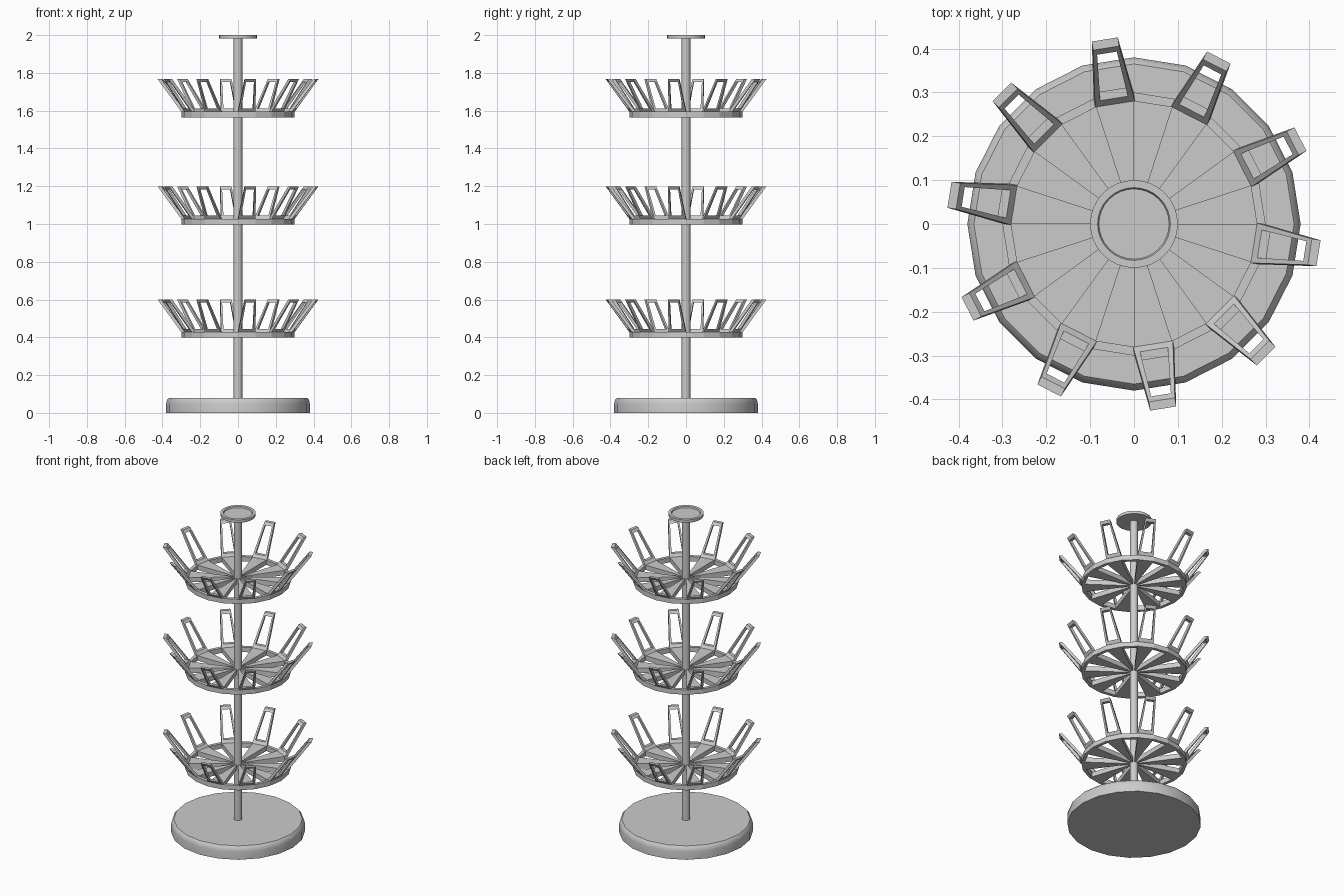
import bpy, bmesh
from math import sin, cos, pi, radians

if "Cube" in bpy.data.objects:
    bpy.data.objects.remove(bpy.data.objects["Cube"])


def finish(bm, name, smooth=False):
    bmesh.ops.remove_doubles(bm, verts=bm.verts, dist=1e-5)
    bmesh.ops.recalc_face_normals(bm, faces=bm.faces)
    me = bpy.data.meshes.new(name)
    bm.to_mesh(me)
    bm.free()
    ob = bpy.data.objects.new(name, me)
    bpy.context.collection.objects.link(ob)
    if smooth:
        bpy.ops.object.select_all(action='DESELECT')
        ob.select_set(True)
        bpy.context.view_layer.objects.active = ob
        bpy.ops.object.shade_smooth_by_angle(angle=radians(30))
    return ob


def lathe(name, profile, n):
    """Spin an (r, z) profile, capping both ends."""
    bm = bmesh.new()
    rings = [[bm.verts.new((r * cos(2 * pi * i / n), r * sin(2 * pi * i / n), z))
              for i in range(n)] for r, z in profile]
    for a, b in zip(rings, rings[1:]):
        for i in range(n):
            j = (i + 1) % n
            bm.faces.new((a[i], a[j], b[j], b[i]))
    bm.faces.new(rings[0][::-1])
    bm.faces.new(rings[-1])
    return finish(bm, name, True)


def polar(r, deg, z):
    return (r * cos(radians(deg)), r * sin(radians(deg)), z)


R_OUT, R_IN, THICK, TOP = 0.30, 0.28, 0.03, 0.202


def tray(name, z):
    """20-sided ring with ten wedge spokes."""
    bm = bmesh.new()
    prof = [(R_OUT, 0), (R_OUT, THICK), (R_IN, THICK), (R_IN, 0)]
    for k in range(20):
        a0, a1 = 18 * k, 18 * (k + 1)
        spoke = k % 2 == 1
        p = [[bm.verts.new(polar(r, a, z + h)) for r, h in prof] for a in (a0, a1)]
        for i in range(4):
            if i == 2 and spoke:
                continue
            j = (i + 1) % 4
            bm.faces.new((p[0][i], p[0][j], p[1][j], p[1][i]))
        if spoke:
            lo, hi = [[bm.verts.new(polar(r, a, z + h))
                       for r, a in ((0.005, a0), (R_IN, a0), (R_IN, a1), (0.005, a1))]
                      for h in (0, THICK)]
            bm.faces.new(lo[::-1])
            bm.faces.new(hi)
            for i in (0, 2):
                bm.faces.new((lo[i], lo[i + 1], hi[i + 1], hi[i]))
    return finish(bm, name)


def holders(name, z):
    """Ten leaning open frames, one above each spoke."""
    bm = bmesh.new()
    outer = [(-1, 0), (1, 0), (1, 1), (-1, 1)]
    inner = [(-0.72, 0.1), (0.72, 0.1), (0.72, 0.91), (-0.72, 0.91)]
    for k in range(10):
        a = radians(36 * k - 9)

        def pt(u, v, d):
            r = 0.277 + 0.129 * v + 0.02 * d
            t = u * (0.046 - 0.016 * v)
            h = z + THICK + (TOP - THICK) * v
            return bm.verts.new((r * cos(a) - t * sin(a), r * sin(a) + t * cos(a), h))

        loops = [[pt(u, v, d) for u, v in lp]
                 for lp, d in ((outer, 0), (outer, 1), (inner, 1), (inner, 0))]
        for m in range(4):
            p, q = loops[m], loops[(m + 1) % 4]
            for i in range(4):
                j = (i + 1) % 4
                bm.faces.new((p[i], p[j], q[j], q[i]))
    return finish(bm, name)


# Weighted base, pole and dished cap
lathe("base", [(0.38, 0), (0.38, 0.05), (0.376, 0.068), (0.365, 0.08)], 20)
lathe("pole", [(0.023, 0.07), (0.023, 1.985)], 20)
lathe("top_cap", [(0.10, 1.982), (0.10, 2.0), (0.083, 2.0), (0.08, 1.992)], 32)

# Three identical tiers
for label, z in (("lower", 0.398), ("middle", 0.997), ("upper", 1.565)):
    tray(label + "_tray", z)
    holders(label + "_holders", z)
